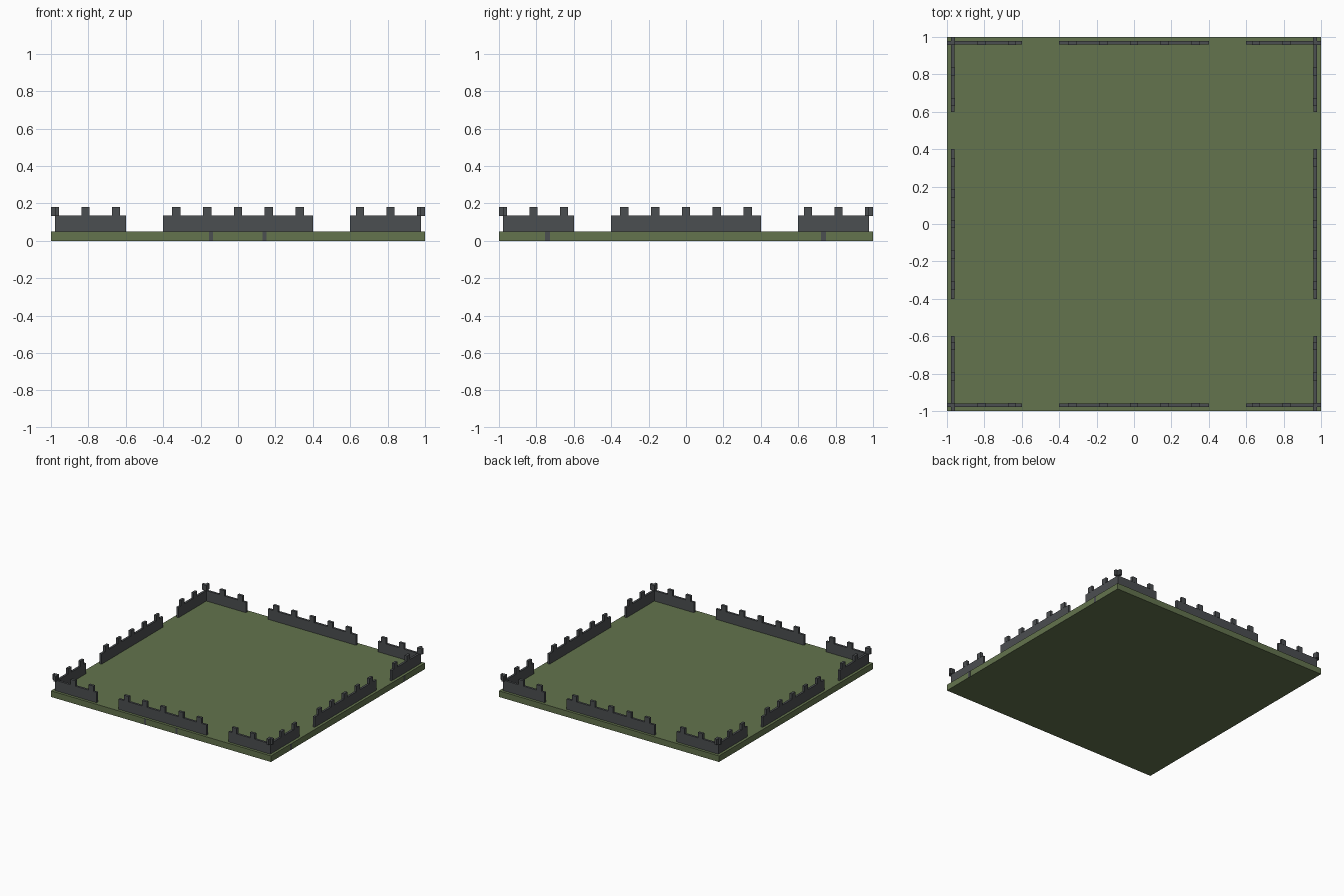
import bpy
import math
from mathutils import Matrix

if "Cube" in bpy.data.objects:
    bpy.data.objects.remove(bpy.data.objects["Cube"])


def material(name, color):
    m = bpy.data.materials.new(name)
    m.diffuse_color = (*color, 1)
    m.use_nodes = True
    m.node_tree.nodes["Principled BSDF"].inputs["Base Color"].default_value = m.diffuse_color
    return m


grass = material("moss green", (0.125, 0.172, 0.075))
stone = material("dark grey stone", (0.071, 0.077, 0.082))


def box(name, lo, hi, mat, turn=0.0):
    """Axis-aligned box from lo to hi, turned about the board centre."""
    x0, y0, z0 = lo
    x1, y1, z1 = hi
    verts = [(x, y, z) for x in (x0, x1) for y in (y0, y1) for z in (z0, z1)]
    faces = [(0, 1, 3, 2), (4, 6, 7, 5), (0, 4, 5, 1),
             (2, 3, 7, 6), (0, 2, 6, 4), (1, 5, 7, 3)]
    me = bpy.data.meshes.new(name)
    me.from_pydata(verts, [], faces)
    me.transform(Matrix.Rotation(turn, 4, 'Z'))
    me.materials.append(mat)
    ob = bpy.data.objects.new(name, me)
    bpy.context.collection.objects.link(ob)
    return ob


# Board
box("base_board", (-1, -1, 0), (1, 1, 0.05), grass)

# Low battlement walls: the same three segments on each of the four sides
segments = {
    "left_corner": (-0.978, -0.6, (-0.978, -0.815, -0.652)),
    "middle": (-0.4, 0.4, (-0.33, -0.165, 0, 0.165, 0.33)),
    "right_corner": (0.6, 0.978, (0.652, 0.815, 0.978)),
}
for side, label in enumerate(("front", "right", "back", "left")):
    turn = side * math.pi / 2
    for part, (a, b, teeth) in segments.items():
        box(f"{label}_{part}_wall", (a, -0.978, 0.045), (b, -0.96, 0.135), stone, turn)
        for i, x in enumerate(teeth):
            # Merlons; those at the outer corners cross each other
            box(f"{label}_{part}_merlon_{i + 1}", (x - 0.022, -0.979, 0.134),
                (x + 0.022, -0.958, 0.18), stone, turn)

# Small stone strips on the board's edge
for x in (-0.145, 0.142):
    box("front_edge_strip", (x - 0.01, -1.001, 0.0), (x + 0.01, -0.999, 0.05), stone)
for y in (-0.74, 0.735):
    box("right_edge_strip", (0.999, y - 0.013, 0.0), (1.001, y + 0.013, 0.05), stone)
